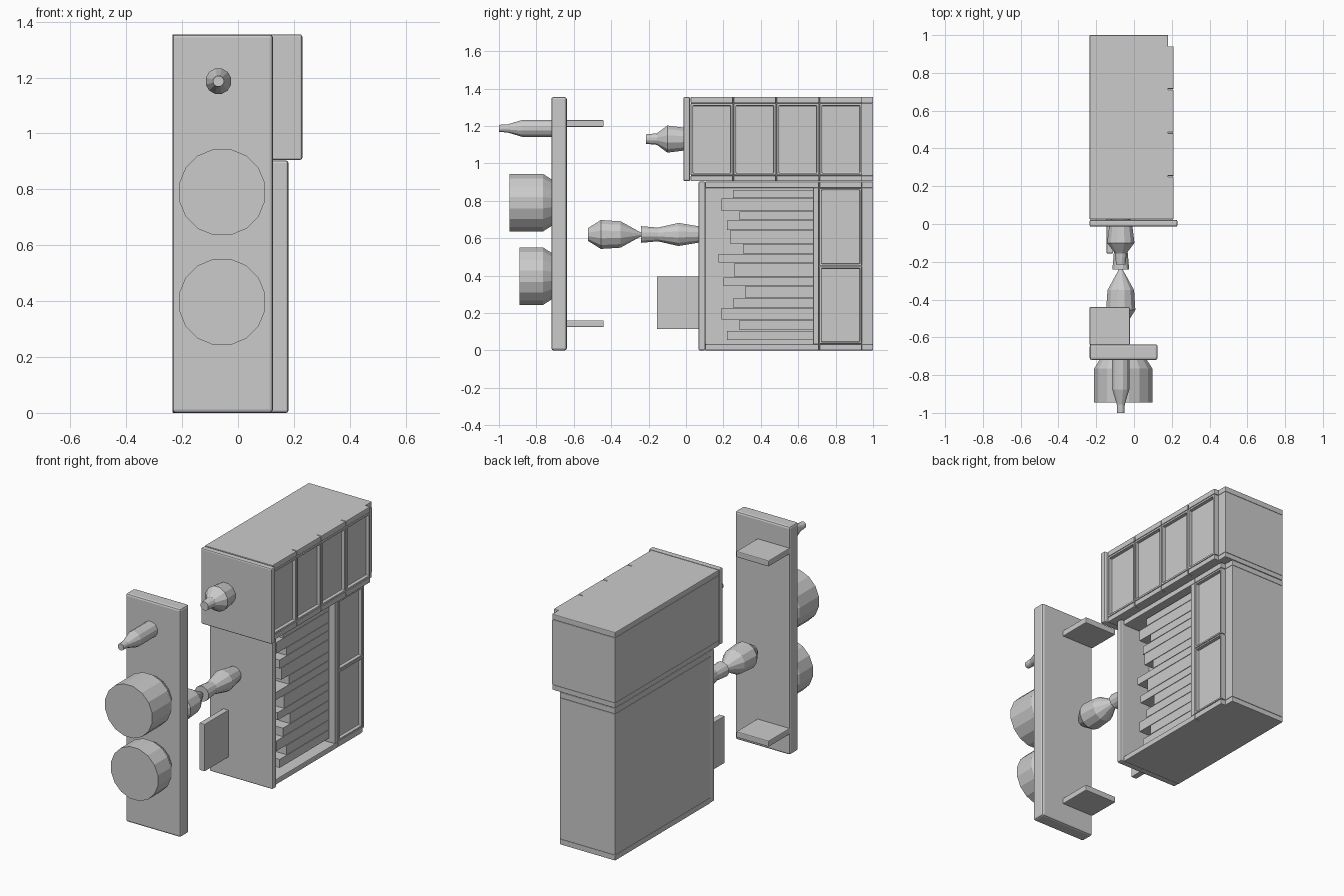
import bpy, bmesh, math
from mathutils import Matrix, Vector

if "Cube" in bpy.data.objects:
    bpy.data.objects.remove(bpy.data.objects["Cube"])

grey = bpy.data.materials.new("plain_grey")
grey.use_nodes = True
grey.diffuse_color = (0.6, 0.6, 0.6, 1)
grey.node_tree.nodes["Principled BSDF"].inputs["Base Color"].default_value = (0.6, 0.6, 0.6, 1)


def finish(name, bm, bevel=0.0, segments=2):
    mesh = bpy.data.meshes.new(name)
    bmesh.ops.recalc_face_normals(bm, faces=bm.faces)
    bm.to_mesh(mesh)
    bm.free()
    mesh.materials.append(grey)
    ob = bpy.data.objects.new(name, mesh)
    bpy.context.scene.collection.objects.link(ob)
    if bevel:
        mod = ob.modifiers.new("Bevel", "BEVEL")
        mod.width, mod.segments = bevel, segments
    return ob


def box(name, x, y, z, bevel=0.004, recess=None):
    """Box from (min, max) pairs; recess = (margin, depth) sinks its +x face."""
    bm = bmesh.new()
    bmesh.ops.create_cube(bm, size=1)
    for v in bm.verts:
        v.co = Vector([r[0] if c < 0 else r[1] for r, c in zip((x, y, z), v.co)])
    if recess:
        face = max(bm.faces, key=lambda f: f.calc_center_median().x)
        bmesh.ops.inset_region(bm, faces=[face], thickness=recess[0])
        sunk = bmesh.ops.extrude_face_region(bm, geom=[face])["geom"]
        bmesh.ops.translate(bm, vec=(-recess[1], 0, 0),
                            verts=[g for g in sunk if isinstance(g, bmesh.types.BMVert)])
        bmesh.ops.delete(bm, geom=[face], context="FACES")
    return finish(name, bm, bevel)


def turned(name, x, z, profile, sides=16):
    """Flat-sided turning along y from (y, radius) points."""
    bm = bmesh.new()
    rings = []
    for y, r in profile:
        angles = [2 * math.pi * (i + 0.5) / sides for i in range(sides)]
        rings.append([bm.verts.new((x + r * math.cos(a), y, z + r * math.sin(a))) for a in angles])
    for a, b in zip(rings, rings[1:]):
        for i in range(sides):
            j = (i + 1) % sides
            bm.faces.new((a[i], a[j], b[j], b[i]))
    bm.faces.new(rings[0])
    bm.faces.new(rings[-1])
    return finish(name, bm)


LEFT = -0.235

# Separate front panel with its brackets, drums and nozzle
box("floating_panel", (LEFT, 0.125), (-0.72, -0.637), (0, 1.355), 0.012)
for name, z in (("upper_bracket", 1.195), ("lower_bracket", 0.125)):
    box(name, (LEFT, -0.022), (-0.64, -0.44), (z, z + 0.036), 0.005)
for name, z, front in (("upper_drum", 0.79, -0.945), ("lower_drum", 0.397, -0.89)):
    turned(name, -0.057, z, [(front, 0.157), (-0.765, 0.157), (-0.72, 0.128)])
turned("nozzle", -0.07, 1.187, [(-1, 0.02), (-0.955, 0.022), (-0.875, 0.047), (-0.72, 0.047)], 12)

# Upper cabinet
box("upper_front_panel", (LEFT, 0.23), (-0.014, 0.022), (0.905, 1.355), 0.008)
box("upper_body", (LEFT, 0.18), (0.025, 1), (0.935, 1.322), 0.003)
box("upper_base_board", (LEFT, 0.18), (0.025, 1), (0.905, 0.935))
box("upper_top_board", (LEFT, 0.18), (0.025, 1), (1.322, 1.355))
for i in range(4):
    y = 0.025 + 0.23 * i
    span = (y, y + 0.226)
    box("upper_door", (0.17, 0.21), span, (0.937, 1.32), 0.003, (0.017, 0.02))
    box("upper_door_top_rail", (0.17, 0.21), span, (1.322, 1.355))
    box("upper_door_base_rail", (0.17, 0.21), span, (0.905, 0.935))
turned("upper_knob", -0.07, 1.13,
       [(-0.215, 0.026), (-0.155, 0.032), (-0.1, 0.075), (-0.014, 0.064)], 12)

# Lower cabinet carcass with an open bay
box("lower_front_panel", (LEFT, 0.18), (0.067, 0.104), (0, 0.903), 0.008)
box("lower_base_board", (LEFT, 0.13), (0.104, 1), (0, 0.032))
box("lower_top_board", (LEFT, 0.13), (0.104, 1), (0.87, 0.903))
box("lower_back", (LEFT, -0.02), (0.104, 1), (0.032, 0.87), 0.003)
box("lower_side_body", (-0.03, 0.13), (0.68, 1), (0.032, 0.87), 0.003)
box("bay_stile", (0.12, 0.16), (0.68, 0.71), (0.032, 0.87))
for name, z in (("bay_base_rail", 0), ("bay_top_rail", 0.87)):
    box(name, (0.12, 0.16), (0.104, 0.71), (z, z + 0.032))
    box("lower_door_rail", (0.12, 0.16), (0.714, 0.94), (z, z + 0.032))
for z in (0.035, 0.453):
    box("lower_door", (0.12, 0.16), (0.714, 0.94), (z, z + 0.415), 0.003, (0.015, 0.02))

# Stack of shelves stepping in and out along the bay
starts = (0.22, 0.285, 0.19, 0.25, 0.315, 0.2, 0.26, 0.175, 0.305, 0.235, 0.22, 0.285, 0.19, 0.25)
heights = (0.05, 0.055, 0.06, 0.05, 0.06, 0.045, 0.075, 0.045, 0.05, 0.07, 0.05, 0.045, 0.065, 0.045)
z = 0.055
for start, height in zip(starts, heights):
    box("stacked_slab", (-0.03, 0.12), (start, 0.69), (z, z + height), 0)
    z += height + 0.003

# Side plate and spindle in front of the lower cabinet
box("side_plate", (-0.145, -0.11), (-0.155, 0.07), (0.115, 0.395), 0.003)
turned("spindle_head", -0.07, 0.62,
       [(-0.525, 0.035), (-0.455, 0.08), (-0.35, 0.073), (-0.24, 0.01)], 12)
turned("spindle_shaft", -0.07, 0.62,
       [(-0.24, 0.046), (-0.15, 0.038), (-0.04, 0.064), (0.07, 0.045)], 12)
